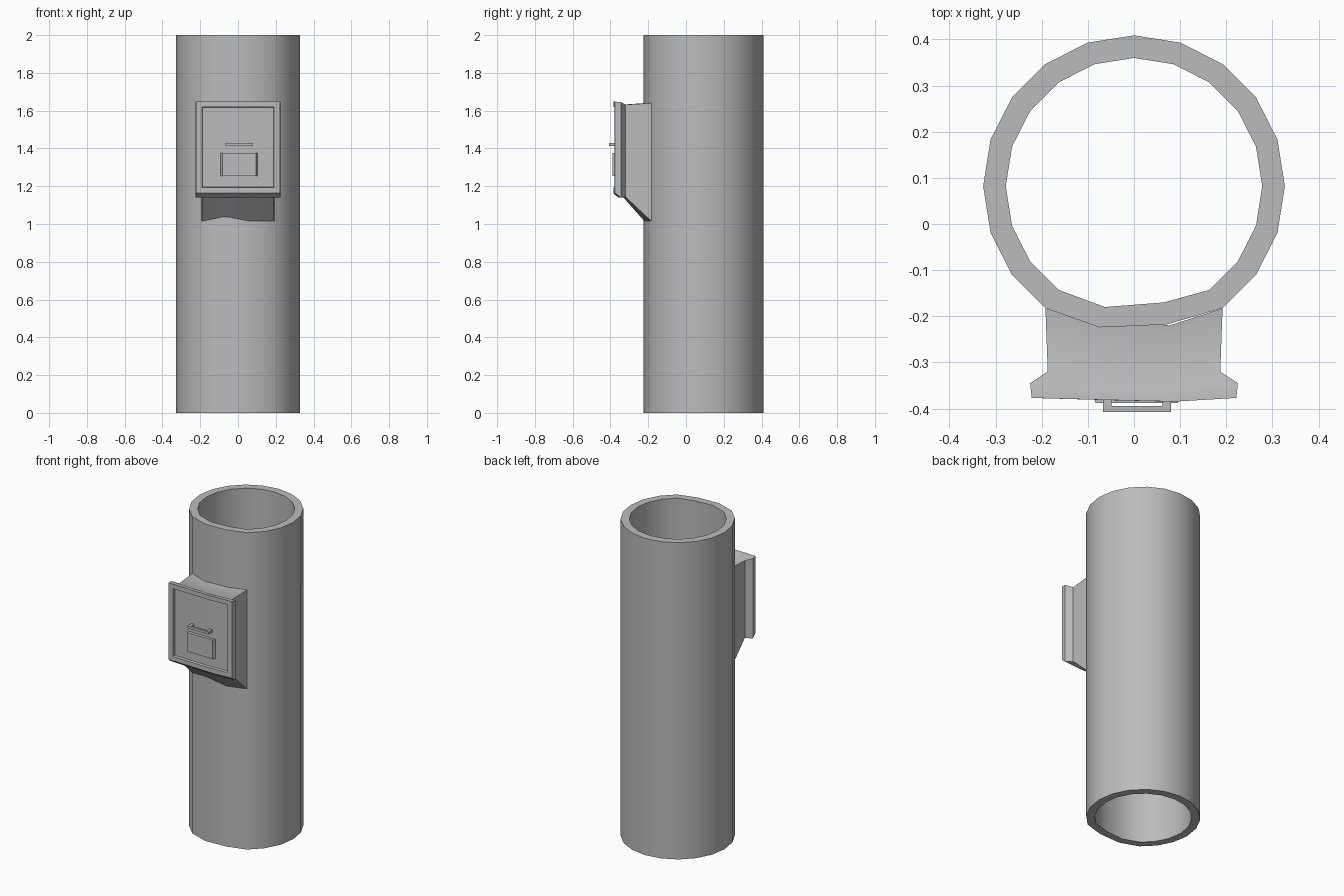
import bpy, bmesh
from math import radians, cos, sin

if "Cube" in bpy.data.objects:
    bpy.data.objects.remove(bpy.data.objects["Cube"])

grey = bpy.data.materials.new("plain_grey")
grey.use_nodes = True
grey.diffuse_color = (0.5, 0.5, 0.5, 1)
grey.node_tree.nodes["Principled BSDF"].inputs["Base Color"].default_value = (0.5, 0.5, 0.5, 1)


def finish(name, bm):
    """Turn a bmesh into a named, shaded object."""
    bmesh.ops.recalc_face_normals(bm, faces=bm.faces)
    mesh = bpy.data.meshes.new(name)
    bm.to_mesh(mesh)
    bm.free()
    mesh.materials.append(grey)
    obj = bpy.data.objects.new(name, mesh)
    bpy.context.collection.objects.link(obj)
    bpy.ops.object.select_all(action='DESELECT')
    obj.select_set(True)
    bpy.context.view_layer.objects.active = obj
    bpy.ops.object.shade_smooth_by_angle(angle=radians(30))
    return obj


def bridge(bm, a, b):
    """Join two closed loops of vertices with quads."""
    n = len(a)
    for i in range(n):
        j = (i + 1) % n
        bm.faces.new((a[i], a[j], b[j], b[i]))


def box(name, x0, x1, y0, y1, z0, z1):
    bm = bmesh.new()
    bmesh.ops.create_cube(bm, size=1)
    for v in bm.verts:
        v.co = (x1 if v.co.x > 0 else x0, y1 if v.co.y > 0 else y0, z1 if v.co.z > 0 else z0)
    return finish(name, bm)


# Hollow pipe: twenty-sided, with the front three corners replaced by a flatter pair
def outline(radius, front):
    angles = [radians(18 * i - 54) for i in range(17)]
    return [(radius * cos(a), 0.082 + radius * sin(a)) for a in angles] + front


outer = outline(0.327, [(-0.075, -0.224), (0.07, -0.218)])
inner = outline(0.278, [(-0.063, -0.18), (0.065, -0.17)])
bm = bmesh.new()
loops = [[bm.verts.new((x, y, z)) for x, y in ring]
         for ring, z in ((outer, 0), (outer, 2), (inner, 2), (inner, 0))]
for i in range(4):
    bridge(bm, loops[i], loops[(i + 1) % 4])
finish("pipe", bm)

# Hatch housing: rings of four bowed columns, lofted from the pipe out to the door
BOW = (0, 0.5, 1, 0)


def hatch_ring(bm, half, y, bow, bottom, top):
    xs = (-half, -half * 0.36, half * 0.4, half)
    ys = [y - bow * b for b in BOW]
    low = [bm.verts.new((x, d, bottom)) for x, d in zip(xs, ys)]
    high = [bm.verts.new((x, d, top)) for x, d in zip(xs, ys)]
    return low + high[::-1]


bm = bmesh.new()
rings = [hatch_ring(bm, *r) for r in (
    (0.192, -0.183, 0.037, 1.015, 1.64),
    (0.187, -0.32, 0.014, 1.143, 1.632),
    (0.225, -0.345, 0.014, 1.14, 1.645),
    (0.222, -0.377, 0.008, 1.164, 1.648),
    (0.19, -0.378, 0.007, 1.192, 1.62),
    (0.187, -0.364, 0.007, 1.195, 1.617))]
for a, b in zip(rings, rings[1:]):
    bridge(bm, a, b)
last = rings[-1]
for i in range(3):
    bm.faces.new((last[i], last[i + 1], last[6 - i], last[7 - i]))
finish("hatch_housing", bm)

# Raised plate on the door, with bevelled sides
plate = box("door_plate", -0.095, 0.107, -0.388, -0.36, 1.255, 1.375)
for v in plate.data.vertices:
    if v.co.y < -0.37:
        v.co.x += 0.012 if v.co.x < 0 else -0.012

# Pull handle: a thin bar on two short posts
box("handle_bar", -0.067, 0.08, -0.408, -0.395, 1.414, 1.43)
for side, x in (("right", -0.067), ("left", 0.062)):
    box("handle_post_" + side, x, x + 0.018, -0.397, -0.36, 1.414, 1.43)
